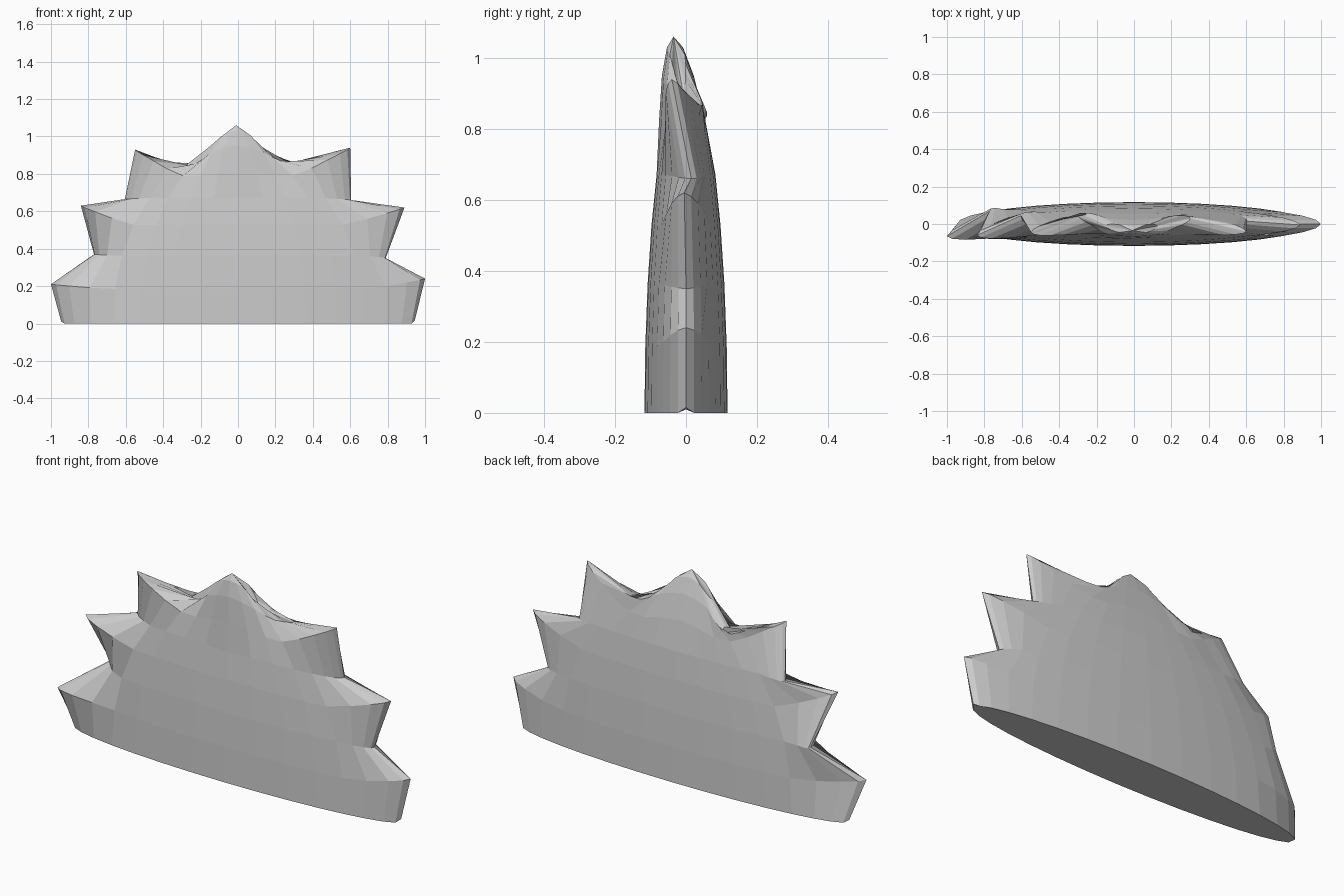
import bpy, bmesh
from math import sin, cos, pi
from mathutils import Vector

if "Cube" in bpy.data.objects:
    bpy.data.objects.remove(bpy.data.objects["Cube"])

SEG, RINGS = 32, 8
R, RY = 0.95, 0.117

# Targets for the rim points, rings 0..7 from base to top: alternating tips and valleys
right = [(.945, 0, .015), (1, 0, .24), (.79, .0, .35), (.89, -.005, .62),
         (.605, .015, .66), (.6, -.04, .94), (.30, .03, .862), (.125, -.01, .91)]
left = [(-.945, 0, .01), (-1, -.065, .21), (-.77, .07, .37), (-.84, -.06, .63),
        (-.605, .045, .665), (-.55, -.045, .93), (-.30, .05, .83), (-.15, -.01, .945)]
peak_shift = Vector((-.01, -.035, .11))


def falloff(a, b, radius):
    return max(0.0, 1 - (a - b).length / radius)


def dome_point(k, j):
    # Flattened dome, already pulled up towards the central peak
    lat, lon = k * pi / 2 / RINGS, j * 2 * pi / SEG
    p = Vector((R * cos(lat) * cos(lon), RY * cos(lat) * sin(lon), R * sin(lat)))
    return p + peak_shift * falloff(p, Vector((0, 0, R)), .25)


bm = bmesh.new()
rows = []
for k in range(RINGS):
    row = []
    rims = [(dome_point(k, 0), Vector(right[k])),
            (dome_point(k, SEG // 2), Vector(left[k]))]
    for j in range(SEG):
        p = dome_point(k, j)
        q = p.copy()
        # Drag nearby points along with each tip or valley
        for src, dst in rims:
            q += (dst - src) * falloff(p, src, .22 if k < 7 else .12)
        if k == 0 and j not in (0, SEG // 2):
            q.z = 0
        row.append(bm.verts.new(q))
    rows.append(row)

# Shell faces, peak fan and base
for a, b in zip(rows, rows[1:]):
    for j in range(SEG):
        n = (j + 1) % SEG
        bm.faces.new((a[j], a[n], b[n], b[j]))
peak = bm.verts.new(dome_point(RINGS, 0))
for j in range(SEG):
    bm.faces.new((rows[-1][j], rows[-1][(j + 1) % SEG], peak))
bm.faces.new(rows[0][::-1])
bmesh.ops.recalc_face_normals(bm, faces=bm.faces)

mesh = bpy.data.meshes.new("spiked_crest")
bm.to_mesh(mesh)
bm.free()
bpy.context.collection.objects.link(bpy.data.objects.new("spiked_crest", mesh))
